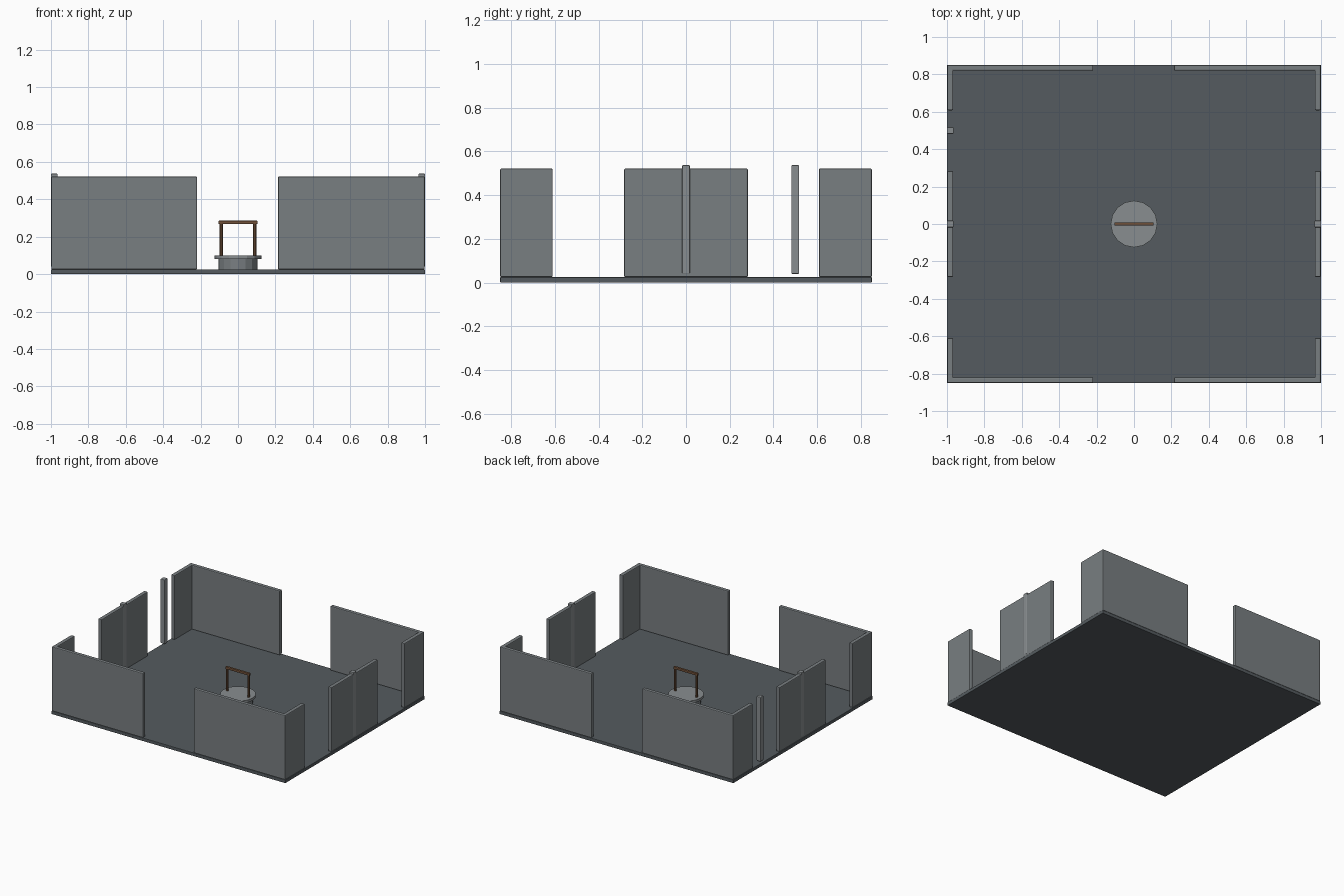
import bpy, math

if "Cube" in bpy.data.objects:
    bpy.data.objects.remove(bpy.data.objects["Cube"])


def material(name, rgb):
    m = bpy.data.materials.new(name)
    m.diffuse_color = (*rgb, 1)
    m.use_nodes = True
    m.node_tree.nodes["Principled BSDF"].inputs["Base Color"].default_value = m.diffuse_color
    return m


SLATE = material("dark_slate", (0.09, 0.105, 0.115))
STONE = material("stone", (0.19, 0.21, 0.22))
PALE = material("pale_stone", (0.25, 0.27, 0.28))
WOOD = material("wood", (0.16, 0.08, 0.04))


def finish(o, name, mat, bevel=0):
    o.name = name
    o.data.materials.append(mat)
    if bevel:
        b = o.modifiers.new("bevel", 'BEVEL')
        b.width, b.segments = bevel, 2
    return o


def box(name, x, y, z, mat, bevel=0.0):
    # box from (min, max) ranges on each axis
    bpy.ops.mesh.primitive_cube_add(size=1, location=[sum(r) / 2 for r in (x, y, z)])
    o = bpy.context.object
    o.scale = [r[1] - r[0] for r in (x, y, z)]
    bpy.ops.object.transform_apply(location=False, rotation=False, scale=True)
    return finish(o, name, mat, bevel)


def cyl(name, r, z, mat, x=0.0, sides=16, bevel=0.0):
    bpy.ops.mesh.primitive_cylinder_add(vertices=sides, radius=r, depth=z[1] - z[0],
                                        location=(x, 0, (z[0] + z[1]) / 2))
    return finish(bpy.context.object, name, mat, bevel)


# Floor slab
box("floor", (-1, 1), (-0.85, 0.85), (0, 0.025), SLATE, 0.003)

# Front and back walls, split by central gateways
WZ = (0.025, 0.522)
for label, y in (("front", (-0.85, -0.82)), ("back", (0.82, 0.85))):
    box(label + "_wall_left", (-0.998, -0.218), y, WZ, STONE, 0.006)
    box(label + "_wall_right", (0.214, 0.998), y, WZ, STONE, 0.006)

# Side walls, each with two openings, plus a central pillar
for label, x, px in (("left", (-0.998, -0.967), (-1, -0.965)),
                     ("right", (0.967, 0.998), (0.965, 1))):
    for part, y in (("front", (-0.85, -0.61)), ("middle", (-0.283, 0.283)), ("back", (0.608, 0.85))):
        box(f"{label}_wall_{part}", x, y, WZ, STONE, 0.006)
    box(label + "_pillar", px, (-0.018, 0.018), (0.04, 0.537), PALE, 0.004)

# Lone pillar in the rear left opening
box("gate_pillar", (-1, -0.965), (0.482, 0.518), (0.04, 0.537), PALE, 0.004)

# Well: drum, rim, posts and crossbeam
cyl("well_drum", 0.105, (0.02, 0.085), STONE)
cyl("well_rim", 0.125, (0.08, 0.1), PALE)
for label, s in (("left", -1), ("right", 1)):
    cyl(f"well_post_{label}", 0.009, (0.095, 0.275), WOOD, s * 0.09, 8)
box("well_crossbeam", (-0.104, 0.104), (-0.009, 0.009), (0.268, 0.286), WOOD, 0.003)
